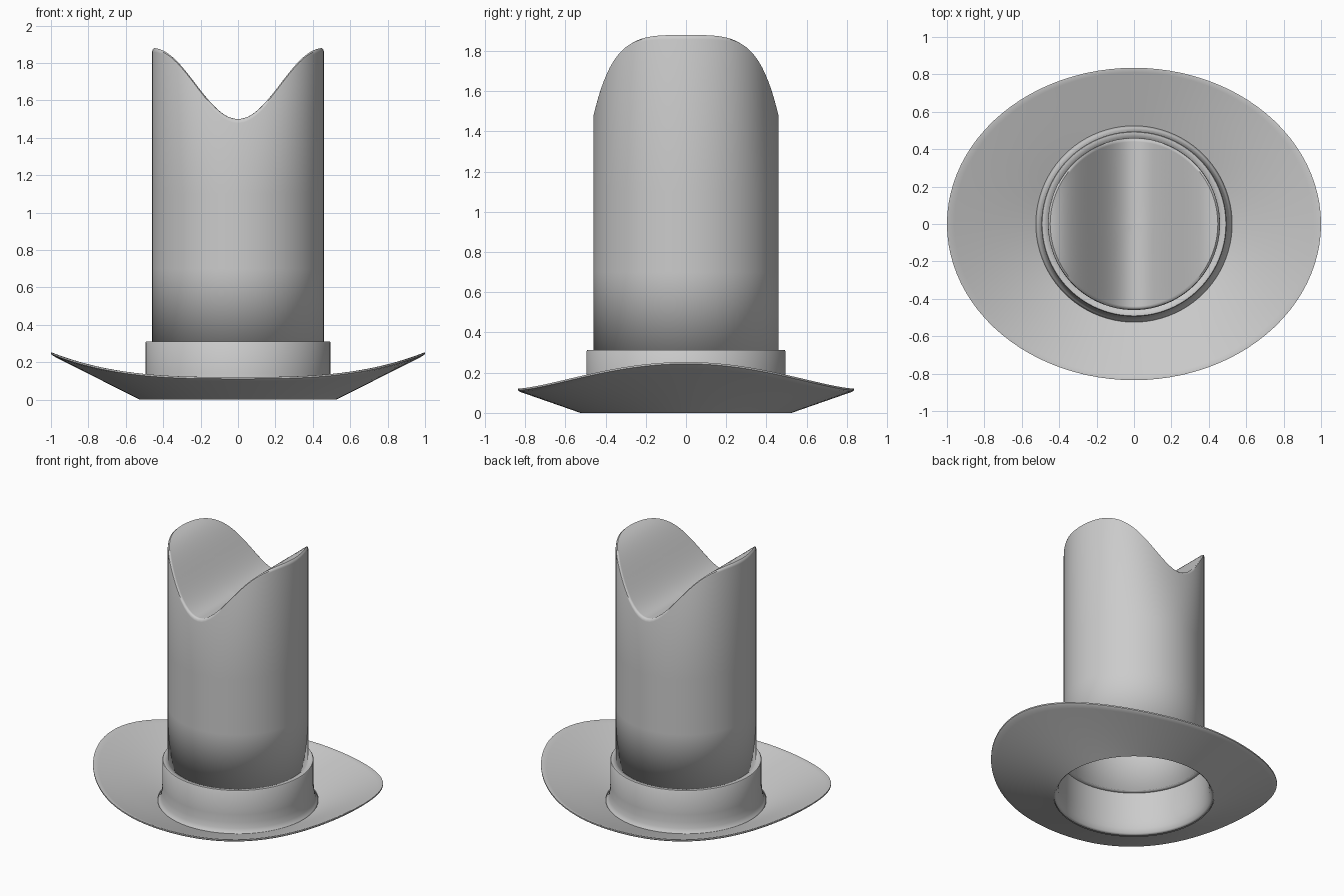
import bpy, bmesh
from math import cos, sin, pi

if "Cube" in bpy.data.objects:
    bpy.data.objects.remove(bpy.data.objects["Cube"])

SEG = 96


def loft(name, rings, thickness, offset, cap=False):
    """Skin a stack of closed rings; each ring maps an angle to a point."""
    bm = bmesh.new()
    loops = [[bm.verts.new(f(2 * pi * i / SEG)) for i in range(SEG)] for f in rings]
    for lo, hi in zip(loops, loops[1:]):
        for i in range(SEG):
            j = (i + 1) % SEG
            bm.faces.new((lo[i], lo[j], hi[j], hi[i]))
    if cap:
        x, y, z = rings[-1](pi / 2)
        tip = bm.verts.new((0, 0, z))
        for i in range(SEG):
            bm.faces.new((loops[-1][i], loops[-1][(i + 1) % SEG], tip))
    me = bpy.data.meshes.new(name)
    bm.to_mesh(me)
    bm.free()
    ob = bpy.data.objects.new(name, me)
    bpy.context.collection.objects.link(ob)
    bpy.ops.object.select_all(action='DESELECT')
    ob.select_set(True)
    bpy.context.view_layer.objects.active = ob
    bpy.ops.object.shade_smooth_by_angle(angle=pi / 4)
    if thickness:
        mod = ob.modifiers.new("thickness", 'SOLIDIFY')
        mod.thickness = thickness
        mod.offset = offset
    return ob


def circle(r, z):
    return lambda a: (r * cos(a), r * sin(a), z)


# brim: round opening blending to an oval edge curled up at the sides
def edge(a):
    return cos(a), 0.835 * sin(a), 0.108 + 0.132 * abs(cos(a)) ** 3


def brim_ring(t, lift):
    def f(a):
        ex, ey, ez = edge(a)
        r = 0.525
        return (r * cos(a) + (ex - r * cos(a)) * t,
                r * sin(a) + (ey - r * sin(a)) * t,
                ez * t + lift)
    return f


steps = [i / 12 for i in range(12)] + [0.975]
under = [brim_ring(t, 0.0) for t in steps]
upper = [brim_ring(t, 0.016) for t in reversed(steps)]
loft("brim", under + [brim_ring(1.0, 0.004), brim_ring(1.0, 0.013)] + upper, 0, 0)

# hat band: flares out at the foot, steps in to the crown at the top
band = [(0.527, 0.008), (0.515, 0.018), (0.504, 0.045), (0.498, 0.085),
        (0.495, 0.14), (0.495, 0.306), (0.491, 0.312), (0.455, 0.312)]
loft("band", [circle(r, z) for r, z in band], 0.008, -1)


# crown: tall tube whose top is a valley running front to back
def top_z(x):
    return 1.5 + 0.38 * (1 - cos(pi * min(abs(x) / 0.455, 1))) / 2


def top_ring(r, drop):
    return lambda a: (r * cos(a), r * sin(a), top_z(r * cos(a)) - drop)


sides = [circle(0.46, 0.305), circle(0.46, 0.7), circle(0.46, 1.1)]
rim = [top_ring(0.46, 0.022), top_ring(0.457, 0.009), top_ring(0.448, 0.0)]
inner = [top_ring(0.44 * i / 16, 0.0) for i in range(16, 0, -1)]
loft("crown", sides + rim + inner, 0.008, -1, cap=True)
